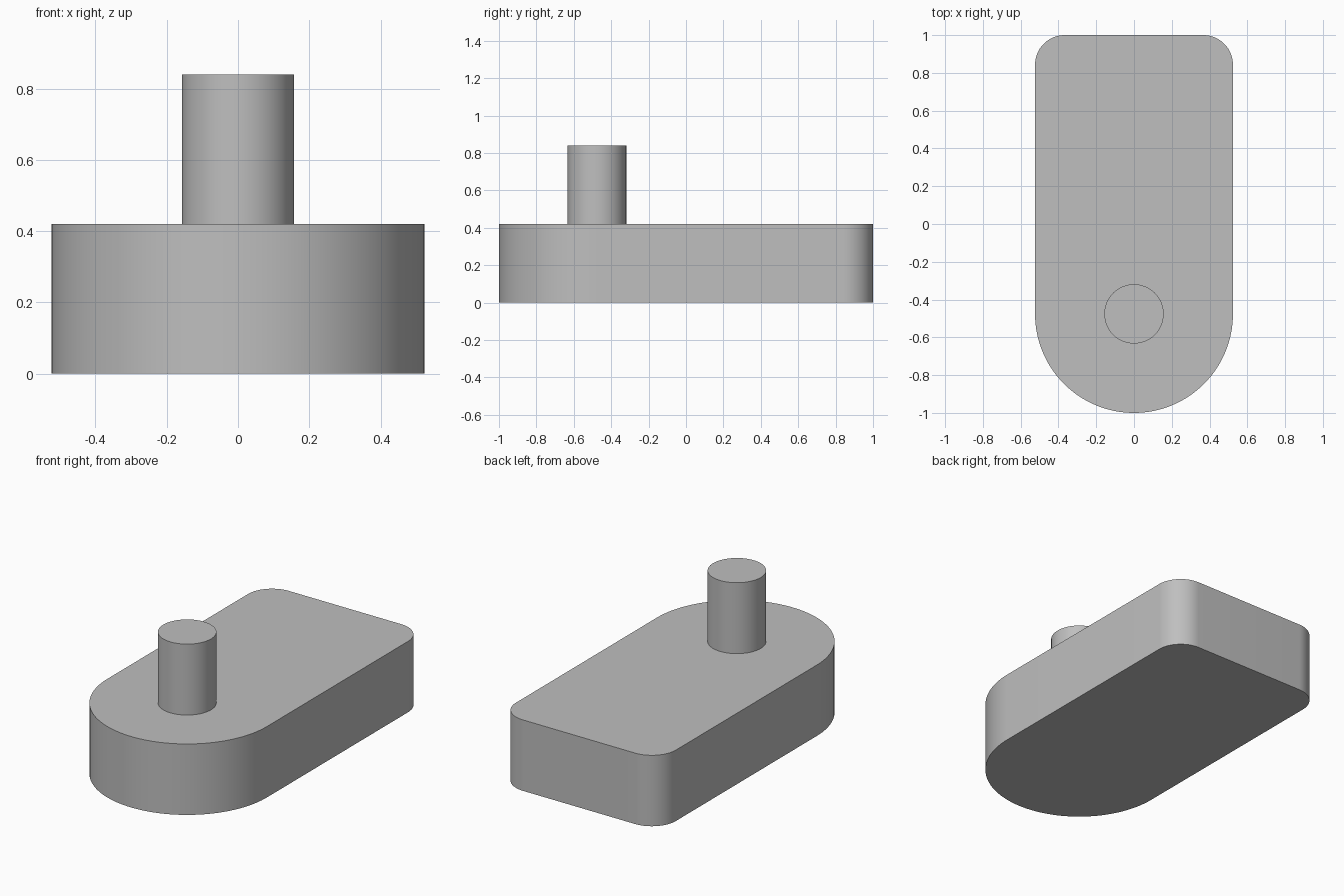
import bpy
import bmesh
from math import cos, sin, radians

if "Cube" in bpy.data.objects:
    bpy.data.objects.remove(bpy.data.objects["Cube"], do_unlink=True)

HALF_WIDTH = 0.524
PIVOT_Y = HALF_WIDTH - 1.0
CORNER = 0.157
PIN_RADIUS = 0.157
BASE_TOP = 0.42
PIN_TOP = 0.84

grey = bpy.data.materials.new("plain_grey")
grey.use_nodes = True
colour = (0.52, 0.52, 0.52, 1.0)
grey.diffuse_color = colour
grey.node_tree.nodes["Principled BSDF"].inputs["Base Color"].default_value = colour


def arc(cx, cy, radius, start, end, steps):
    """Points along a circular arc, angles in degrees."""
    angles = [radians(start + (end - start) * i / steps) for i in range(steps + 1)]
    return [(cx + radius * cos(a), cy + radius * sin(a)) for a in angles]


def extrude_profile(name, outline, bottom, top):
    """Closed prism from a flat outline, with smooth walls and sharp rims."""
    bm = bmesh.new()
    cap = bm.faces.new([bm.verts.new((x, y, bottom)) for x, y in outline])
    result = bmesh.ops.extrude_face_region(bm, geom=[cap], use_keep_orig=True)
    raised = [g for g in result["geom"] if isinstance(g, bmesh.types.BMVert)]
    bmesh.ops.translate(bm, verts=raised, vec=(0, 0, top - bottom))
    bmesh.ops.recalc_face_normals(bm, faces=bm.faces)
    mesh = bpy.data.meshes.new(name)
    bm.to_mesh(mesh)
    bm.free()
    mesh.materials.append(grey)
    obj = bpy.data.objects.new(name, mesh)
    bpy.context.collection.objects.link(obj)
    bpy.ops.object.select_all(action="DESELECT")
    obj.select_set(True)
    bpy.context.view_layer.objects.active = obj
    bpy.ops.object.shade_smooth_by_angle(angle=radians(30))
    return obj


# Base plate: half-round front, square back with rounded corners
inner_x = HALF_WIDTH - CORNER
inner_y = 1.0 - CORNER
outline = (arc(0, PIVOT_Y, HALF_WIDTH, 180, 360, 64)
           + arc(inner_x, inner_y, CORNER, 0, 90, 20)
           + arc(-inner_x, inner_y, CORNER, 90, 180, 20))
extrude_profile("base_plate", outline, 0.0, BASE_TOP)

# Round pin standing at the centre of the half-round end
circle = arc(0, PIVOT_Y, PIN_RADIUS, 0, 360, 64)[:-1]
extrude_profile("pin", circle, BASE_TOP, PIN_TOP)
